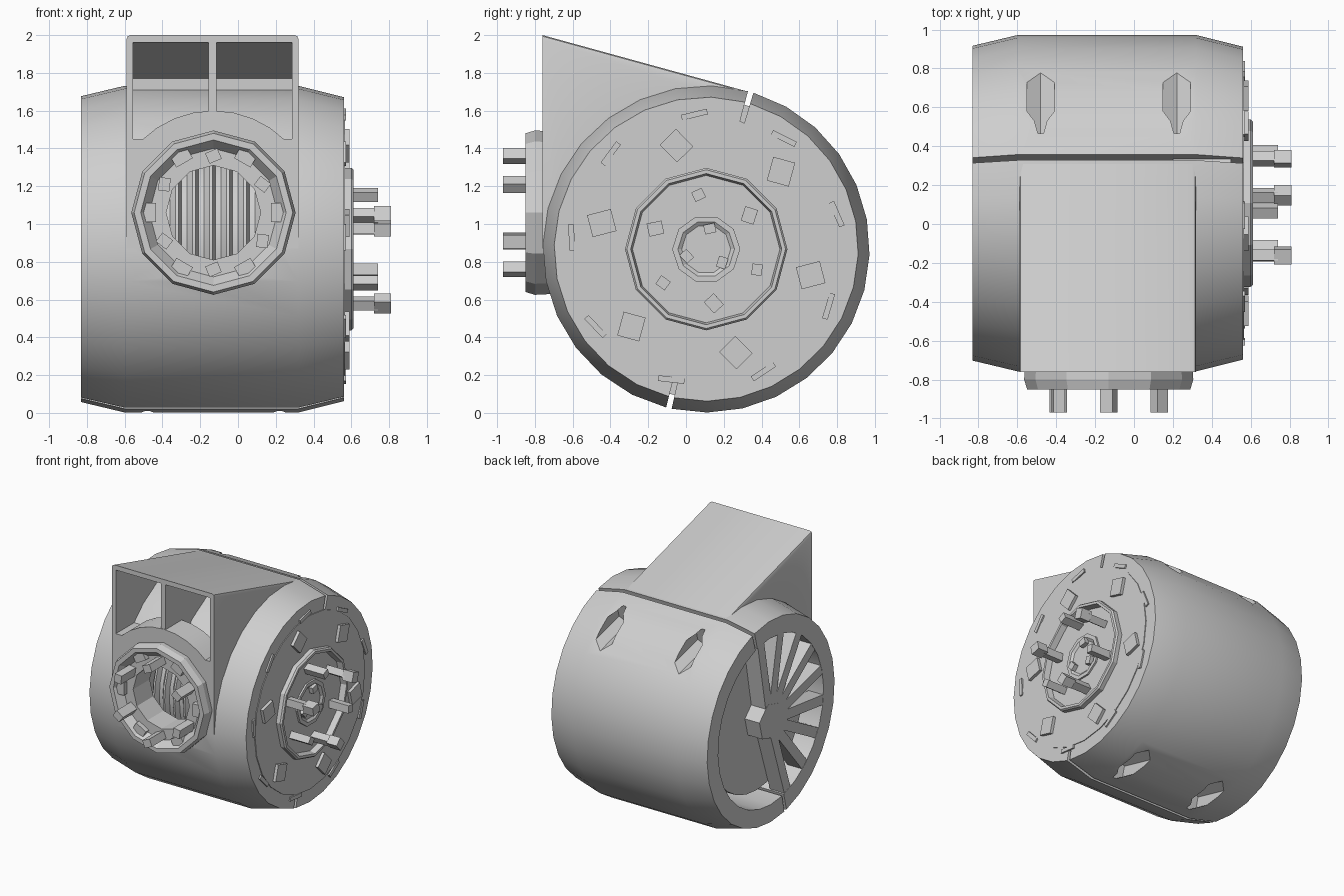
import bpy, bmesh, math
from mathutils import Matrix, Vector

cube = bpy.data.objects.get("Cube")
if cube:
    bpy.data.objects.remove(cube, do_unlink=True)

TONE = (0.62, 0.62, 0.62, 1)
grey = bpy.data.materials.new("plain_grey")
grey.use_nodes = True
grey.diffuse_color = TONE
grey.node_tree.nodes["Principled BSDF"].inputs["Base Color"].default_value = TONE

CY, CZ = 0.107, 0.867            # drum axis
NX, NZ = -0.13, 1.06             # nozzle axis
SPLIT = math.radians(75.5)       # tilt of the seam between the two halves
DRUM = Matrix.Translation((0, CY, CZ))
NOZZLE = Matrix.Translation((NX, 0, NZ)) @ Matrix.Rotation(-math.pi / 2, 4, 'Z')


def finish(name, bm):
    bmesh.ops.remove_doubles(bm, verts=bm.verts, dist=0.0001)
    bmesh.ops.recalc_face_normals(bm, faces=bm.faces)
    mesh = bpy.data.meshes.new(name)
    bm.to_mesh(mesh)
    bm.free()
    mesh.materials.append(grey)
    obj = bpy.data.objects.new(name, mesh)
    bpy.context.scene.collection.objects.link(obj)
    return obj


def activate(obj):
    bpy.ops.object.select_all(action='DESELECT')
    obj.select_set(True)
    bpy.context.view_layer.objects.active = obj


def smooth(obj):
    activate(obj)
    bpy.ops.object.shade_smooth_by_angle(angle=math.radians(28))


def cut(obj, cutter):
    mod = obj.modifiers.new("cut", 'BOOLEAN')
    mod.operation, mod.solver, mod.object = 'DIFFERENCE', 'EXACT', cutter
    activate(obj)
    bpy.ops.object.modifier_apply(modifier=mod.name)
    cutter.hide_render = True
    bpy.data.objects.remove(cutter, do_unlink=True)


def lathe(name, profile, place, segs, start=0.0, sweep=2 * math.pi):
    """Spin a closed (x, radius) profile round the local x axis."""
    bm = bmesh.new()
    rings = []
    for i in range(segs + 1):
        a = start + sweep * i / segs
        rings.append([bm.verts.new(place @ Vector((x, r * math.cos(a), r * math.sin(a))))
                      for x, r in profile])
    n = len(profile)
    for r0, r1 in zip(rings, rings[1:]):
        for j in range(n):
            k = (j + 1) % n
            bm.faces.new((r0[j], r0[k], r1[k], r1[j]))
    if sweep < 6:
        bm.faces.new(rings[0])
        bm.faces.new(rings[-1])
    return finish(name, bm)


def prism(name, outline, x0, x1, round_above=9.0):
    """Extrude a (y, z) outline along x; bevel its side edges above a height."""
    bm = bmesh.new()
    face = bm.faces.new([bm.verts.new((x0, y, z)) for y, z in outline])
    out = bmesh.ops.extrude_face_region(bm, geom=[face])["geom"]
    moved = [v for v in out if isinstance(v, bmesh.types.BMVert)]
    bmesh.ops.translate(bm, verts=moved, vec=(x1 - x0, 0, 0))
    # Only edges that run along a side wall and slope up to the top front corner
    side = [e for e in bm.edges if abs(e.verts[0].co.x - e.verts[1].co.x) < .001
            and max(v.co.z for v in e.verts) > round_above
            and min(v.co.z for v in e.verts) > round_above - .4]
    bmesh.ops.bevel(bm, geom=side, offset=.02, segments=2, profile=.5, affect='EDGES')
    return finish(name, bm)


def cylinder(name, centre, direction, radius, length, segs):
    bm = bmesh.new()
    turn = Vector(direction).to_track_quat('Z', 'Y').to_matrix().to_4x4()
    bmesh.ops.create_cone(bm, cap_ends=True, segments=segs, radius1=radius, radius2=radius,
                          depth=length, matrix=Matrix.Translation(centre) @ turn)
    return finish(name, bm)


def blocks(name, place, angles, radius, x0, x1, radial, wide, twist=0.0):
    """Boxes arranged round the local x axis, joined as one part."""
    bm = bmesh.new()
    for a in angles:
        m = (place @ Matrix.Rotation(a, 4, 'X')
             @ Matrix.Translation(((x0 + x1) / 2, radius, 0))
             @ Matrix.Rotation(twist, 4, 'X') @ Matrix.Diagonal((x1 - x0, radial, wide, 1)))
        bmesh.ops.create_cube(bm, size=1, matrix=m)
    return finish(name, bm)


def around(count, offset):
    return [math.radians(offset) + 2 * math.pi * i / count for i in range(count)]


# Two shell halves with a narrow seam just behind the axis, keyed by hidden tongues
shell = [(-.83, .67), (-.83, .81), (-.60, .865), (.32, .865), (.56, .805), (.56, .67)]
gap, shift = math.radians(1), math.radians(1.3)
top, bottom = SPLIT - shift, SPLIT + math.pi + shift
back_half = lathe("back_shell", shell, DRUM, 14, bottom - 2 * math.pi + gap,
                  math.pi - 2 * (gap + shift))
front_half = lathe("front_shell", shell, DRUM, 14, top + gap, math.pi - 2 * (gap - shift))
blocks("seam_tongues", DRUM, [top, bottom], .73, .2, .5, .12, .05)

# Fastener pockets in the back half
along = Vector((0, math.cos(SPLIT), math.sin(SPLIT)))
across = Vector((0, math.sin(SPLIT), -math.cos(SPLIT)))
for side in (-1, 1):
    for x in (NX - .35, NX + .35):
        spot = Vector((x, CY, CZ)) + along * side * .773 + across * .46
        cut(back_half, cylinder("pocket_cutter", spot, across, .082, .62, 6))

# Intake duct: wedge wrapped over the drum, hollowed behind two windows
arc = [(CY + .80 * math.cos(a), CZ + .80 * math.sin(a))
       for a in [math.radians(76 + 10 * i) for i in range(11)]]
duct = prism("intake_duct", [(-.76, .87), (-.76, 2.0), (.32, 1.703)] + arc, -.59, .32, 1.9)
cavity = prism("duct_cavity", [(-1, 1.45), (-1, 1.962), (-.76, 1.962), (-.08, 1.77),
                               (-.08, 1.55), (-.4, 1.45)], -.555, .285)
cut(cavity, cylinder("arch_cutter", (NX, -.8, NZ), (0, 1, 0), .54, .5, 32))
cut(duct, cavity)
prism("duct_divider", [(-.755, 1.55), (-.755, 1.98), (-.06, 1.78), (-.06, 1.65),
                       (-.45, 1.50)], -.155, -.115)

# Opening behind the nozzle
for part in (front_half, duct):
    cut(part, cylinder("nozzle_cutter", (NX, -.7, NZ), (0, 1, 0), .39, .9, 24))
for part in (front_half, back_half, duct):
    smooth(part)

# Nozzle flange with six studs
lathe("nozzle_flange", [(.70, .43), (.80, .435), (.85, .42), (.85, .385), (.79, .34),
                        (.79, .25), (.58, .25), (.58, .39), (.70, .39)], NOZZLE, 12)
blocks("nozzle_studs", NOZZLE, around(6, 90), .30, .77, .97, .06, .07, .4)
blocks("nozzle_lugs", NOZZLE, around(6, 60), .34, .77, .83, .07, .10)

# Ribbed rotor seen through the nozzle
ribs = [(-.5, 0)]
for i in range(9):
    x = -.45 + .09 * i
    ribs += [(x, .55), (x + .03, .59), (x + .045, .59), (x + .06, .55)]
smooth(lathe("rotor", ribs + [(.4, 0)], DRUM, 32))

# Closed end: cover plate, raised ring, hub and fasteners
lathe("end_plate", [(.48, 0), (.48, .70), (.566, .70), (.566, 0)], DRUM, 24)
lathe("end_ring", [(.55, .43), (.60, .43), (.612, .42), (.612, .40), (.57, .39),
                   (.55, .39)], DRUM, 12)
lathe("end_hub", [(.55, .18), (.58, .18), (.58, .15), (.566, .13), (.55, .13)], DRUM, 10)
blocks("end_plate_bolts", DRUM, around(6, 46), .57, .55, .59, .13, .12, .5)
blocks("end_plate_clips", DRUM, around(9, 15), .715, .55, .572, .03, .14, .15)
blocks("end_studs", DRUM, around(6, 38), .29, .55, .74, .055, .06, .3)
blocks("end_stud_heads", DRUM, around(3, 38), .29, .72, .81, .08, .07, .6)
blocks("hub_pins", DRUM, around(3, 200), .11, .55, .60, .05, .06, .4)

# Vented end: recessed disc, hub and radial spokes on the front half
lathe("vent_disc", [(-.70, 0), (-.70, .59), (-.61, .59), (-.61, 0)], DRUM, 28)
lathe("vent_hub", [(-.83, 0), (-.83, .15), (-.68, .15), (-.68, 0)], DRUM, 6, SPLIT)
first, last = SPLIT + .07, SPLIT + math.pi - .07
spokes = [first + (last - first) * i / 8 for i in range(9)]
blocks("vent_spokes", DRUM, spokes, .40, -.828, -.70, .58, .08)
